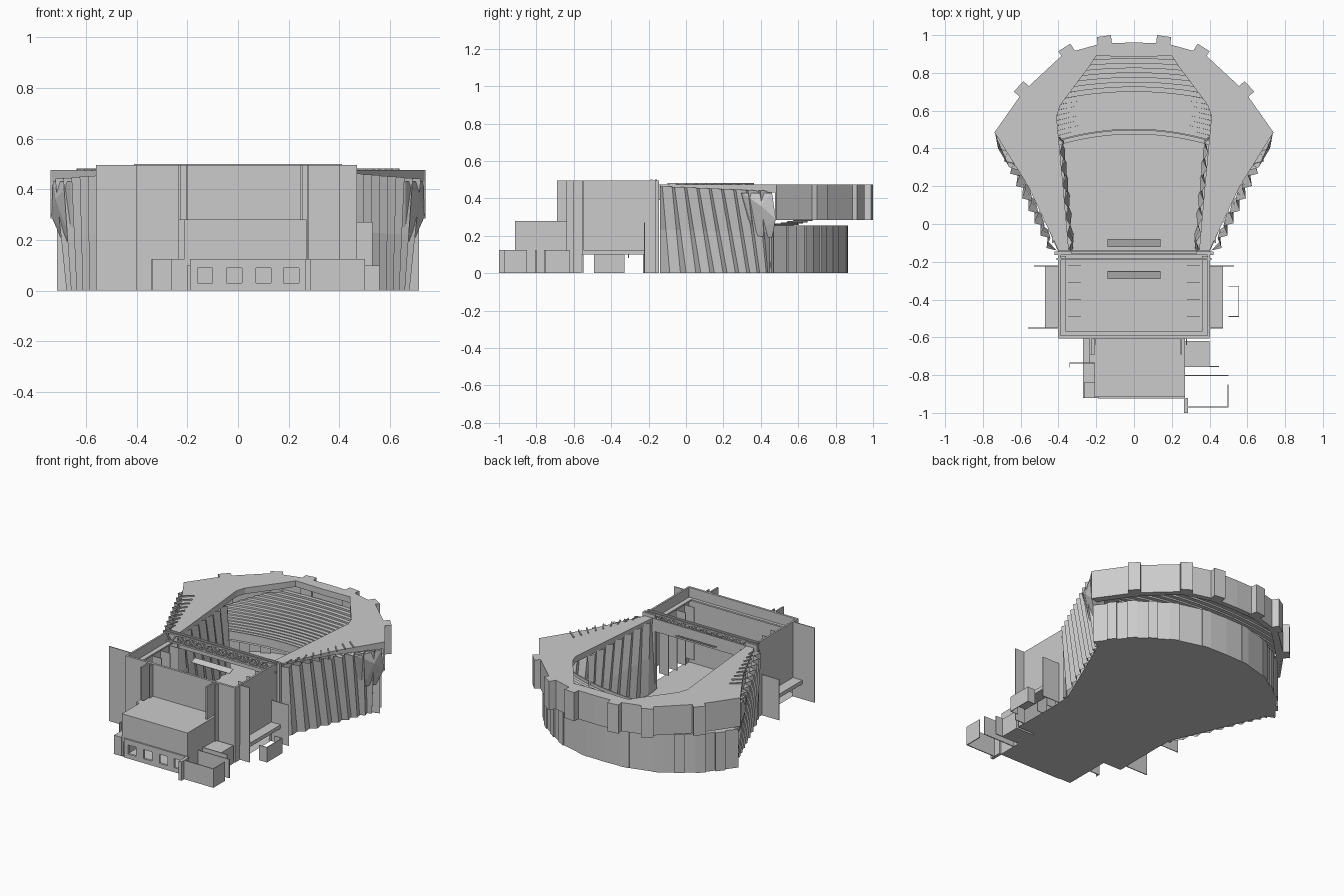
import bpy, bmesh, math
from mathutils import Vector, Matrix

if "Cube" in bpy.data.objects:
    bpy.data.objects.remove(bpy.data.objects["Cube"])


def mesh(name, verts, faces, mirror=False, thick=0):
    me = bpy.data.meshes.new(name)
    me.from_pydata(verts, [], faces)
    bm = bmesh.new()
    bm.from_mesh(me)
    bmesh.ops.recalc_face_normals(bm, faces=bm.faces)
    bm.to_mesh(me)
    bm.free()
    ob = bpy.data.objects.new(name, me)
    bpy.context.collection.objects.link(ob)
    if thick:
        so = ob.modifiers.new("thickness", 'SOLIDIFY')
        so.thickness = thick
        so.offset = 0
    if mirror:
        ob.modifiers.new("mirror", 'MIRROR')
    return ob


CUBE = [(0, 1, 3, 2), (4, 6, 7, 5), (0, 4, 5, 1), (2, 3, 7, 6), (0, 2, 6, 4), (1, 5, 7, 3)]


def box(name, x0, x1, y0, y1, z0, z1, mirror=False):
    vs = [(x, y, z) for x in (x0, x1) for y in (y0, y1) for z in (z0, z1)]
    return mesh(name, vs, CUBE, mirror)


def strip(name, a, b, mirror=True, thick=0):
    # quad strip between two polylines of equal length
    n = len(a)
    return mesh(name, list(a) + list(b),
                [(i, i + 1, n + i + 1, n + i) for i in range(n - 1)], mirror, thick)


def at(pts, z):
    return [(x, y, z) for x, y in pts]


def pier(name, x, y, deg, w, d, z0, z1):
    m = Matrix.Translation((x, y, 0)) @ Matrix.Rotation(math.radians(deg), 4, 'Z')
    vs = [m @ Vector((u, v, z)) for u in (-w / 2, w / 2) for v in (-d / 2, d / 2) for z in (z0, z1)]
    mesh(name, vs, CUBE, True)


def beam(name, p, q, r=0.005):
    p, q = Vector(p), Vector(q)
    m = (q - p).to_track_quat('Z', 'Y').to_matrix().to_4x4()
    m.translation = p
    L = (q - p).length
    mesh(name, [m @ Vector((u, v, w)) for u in (-r, r) for v in (-r, r) for w in (0, L)], CUBE)


# --- ground floor slab of hall, stage and back block
half = [(0.27, -0.92), (0.27, -0.6), (0.4, -0.6), (0.4, -0.15), (0.66, 0.45),
        (0.71, 0.47), (0.56, 0.66), (0.35, 0.8), (0.15, 0.855), (0, 0.86)]
strip("ground_floor", at(half, 0), at([(0, y) for x, y in half], 0))

# --- hall roof ring, fascias and upper wall
outer = [(0.40, -0.14), (0.56, 0.2), (0.735, 0.48), (0.58, 0.70), (0.37, 0.895), (0.17, 0.95), (0, 0.955)]
inner = [(0.345, -0.14), (0.375, 0.2), (0.41, 0.57), (0.39, 0.63), (0.24, 0.83), (0.2, 0.89), (0, 0.885)]
strip("hall_roof_ring", at(outer, 0.475), at(inner, 0.475))
strip("roof_inner_fascia", at(inner, 0.475), at(inner, 0.435))
strip("roof_side_fascia", at(outer[:3], 0.475), [(0.40, -0.14, 0.465), (0.56, 0.2, 0.45), (0.735, 0.48, 0.43)])
strip("upper_wall", at(outer[2:], 0.475), at(outer[2:], 0.285), thick=0.012)
ledge = [(x * 0.95, y - 0.03) for x, y in outer[2:]]
strip("upper_wall_soffit", at(outer[2:], 0.287), at(ledge, 0.287))

# --- lower wall with return beside the facade
lower = [(0.63, 0.46), (0.71, 0.47), (0.56, 0.66), (0.35, 0.8), (0.15, 0.855), (0, 0.86)]
strip("lower_wall", at(lower, 0), at(lower, 0.255), thick=0.01)
low_in = [(0.6, 0.45), (0.66, 0.45), (0.52, 0.62), (0.33, 0.755), (0.14, 0.81), (0, 0.815)]
strip("lower_wall_cap", at(lower, 0.255), at(low_in, 0.255))

# --- piers on both curved walls
for x, y, a in ((0.155, 0.96, -8), (0.35, 0.905, -32), (0.585, 0.705, -47)):
    pier("upper_pier", x, y, a, 0.075, 0.07, 0.285, 0.475)
for x, y, a in ((0.15, 0.845, -8), (0.35, 0.79, -28), (0.56, 0.65, -42), (0.46, 0.725, -34), (0.64, 0.56, -52)):
    pier("lower_pier", x, y, a, 0.06, 0.03, 0, 0.255)

# --- balcony: curved stepped rows
ROWS, SEG = 17, 16
prev = None
for i in range(ROWS):
    t = i / (ROWS - 1)
    ym = 0.50 + 0.40 * t
    z = 0.245 + 0.06 * t + 0.075 * t * t
    hw = 0.63 * (1 - 0.48 * max(0, (t - 0.25) / 0.75) ** 1.6)
    c = 0.36 - 0.2 * t

    def arc(y, h):
        return [(hw * k / SEG, y - c * (hw * k / SEG) ** 2, h) for k in range(SEG + 1)]
    a = arc(ym, z)
    if prev:
        strip("balcony_riser", prev, arc(ym, z))
    else:
        strip("balcony_front", arc(ym, z + 0.02), arc(ym, z - 0.035), thick=0.008)
        strip("balcony_nosing", arc(ym - 0.025, z - 0.035), arc(ym, z - 0.035))
    b = arc(ym + 0.026, z)
    strip("balcony_tread", a, b)
    prev = b


# --- folded leaning slats: outside facade and inside wall
def folds(name, b0, b1, t0, t1, amp, n, ztop, nrm):
    rows = []
    for f in (0, 0.5, 1):
        row = []
        for i in range(n + 1):
            tt = i / n
            tb = min(1, tt + 0.13 * math.sqrt(max(0, math.sin(math.pi * tt))))
            lo = Vector(b0).lerp(Vector(b1), tb)
            hi = Vector(t0).lerp(Vector(t1), tt)
            p = lo.lerp(hi, f) + Vector(nrm) * (amp * (i % 2) * (0.7 + 0.5 * f))
            row.append((p.x, p.y, ztop * f - 0.025 * f * tt))
        rows.append(row)
    for k in range(2):
        strip(name, rows[k], rows[k + 1])


folds("facade_slats", (0.41, -0.14), (0.655, 0.45), (0.41, -0.14), (0.70, 0.45), 0.035, 18, 0.465, (0.88, -0.47))
folds("inner_wall_slats", (0.325, -0.14), (0.385, 0.46), (0.35, -0.14), (0.40, 0.46), 0.02, 14, 0.465, (-1, 0.1))

# --- faceted overhang at the wide corners
bm = bmesh.new()
for p in ((0.60, 0.28, 0.42), (0.66, 0.30, 0.43), (0.73, 0.46, 0.43), (0.72, 0.40, 0.36), (0.735, 0.48, 0.29),
          (0.66, 0.37, 0.20), (0.69, 0.46, 0.19), (0.62, 0.33, 0.33), (0.62, 0.46, 0.25), (0.60, 0.44, 0.43)):
    bm.verts.new(p)
bmesh.ops.convex_hull(bm, input=bm.verts)
me = bpy.data.meshes.new("corner_facets")
bm.to_mesh(me)
bm.free()
ob = bpy.data.objects.new("corner_facets", me)
bpy.context.collection.objects.link(ob)
ob.modifiers.new("mirror", 'MIRROR')

# --- roof brace zigzags over the facade
for s in (-1, 1):
    for k in range(9):
        u, v = k / 9, (k + 1) / 9
        p = (s * (0.43 + 0.23 * u), -0.10 + 0.46 * u, 0.478)
        q = (s * (0.36 + 0.16 * v + 0.05), -0.10 + 0.46 * v, 0.478)
        beam("roof_brace", p, q, 0.004)

# --- open-topped stage house
H = 0.495
box("stage_back_wall", -0.4, 0.4, -0.605, -0.59, 0, H)
box("stage_side_wall", 0.39, 0.402, -0.6, -0.15, 0.1, H, True)
box("stage_side_leg_back", 0.39, 0.402, -0.6, -0.56, 0, 0.1, True)
box("stage_side_leg_front", 0.39, 0.402, -0.23, -0.15, 0, 0.1, True)
box("proscenium_return", 0.33, 0.42, -0.165, -0.145, 0, H, True)
box("proscenium_header", -0.34, 0.34, -0.148, -0.14, 0.39, 0.475)
box("inner_ledge_back", -0.39, 0.39, -0.59, -0.57, 0.42, 0.43)
box("inner_ledge_side", 0.36, 0.39, -0.59, -0.17, 0.42, 0.43, True)
for y in (-0.49, -0.40, -0.31, -0.22):
    box("stage_leg_curtain", 0.28, 0.35, y, y + 0.004, 0.08, 0.43, True)
for y, z in ((-0.27, 0.40), (-0.10, 0.42)):
    strip("reflector_panel", [(0, y - 0.02, z), (0.14, y - 0.02, z)],
          [(0, y + 0.02, z + 0.015), (0.14, y + 0.02, z + 0.015)], thick=0.004)

# --- truss across the stage opening
for y in (-0.185, -0.16):
    for z in (0.44, 0.495):
        beam("truss_chord", (-0.41, y, z), (0.41, y, z))
    for k in range(20):
        x = -0.4 + 0.04 * k
        za, zb = (0.44, 0.495) if k % 2 else (0.495, 0.44)
        beam("truss_web", (x, y, za), (x + 0.04, y, zb), 0.004)

# --- thin wing walls, side slabs and dock
box("wing_wall_left", -0.56, -0.4, -0.553, -0.547, 0, H)
box("wing_wall_right", 0.4, 0.47, -0.553, -0.547, 0, H)
box("side_screen_right", 0.4, 0.53, -0.225, -0.22, 0, 0.27)
box("side_screen_left", -0.53, -0.4, -0.225, -0.22, 0, 0.27)
box("side_slab", 0.4, 0.47, -0.55, -0.22, 0.1, 0.125, True)
box("dock_outer_wall", 0.553, 0.557, -0.49, -0.33, 0, 0.1)
for y in (-0.49, -0.33):
    box("dock_end_wall", 0.5, 0.557, y - 0.002, y + 0.002, 0, 0.1)
for x in (-0.21, 0.27):
    box("back_wall_fin", x - 0.025, x - 0.015, -0.69, -0.6, 0, H)
    box("back_wall_fin", x + 0.005, x + 0.01, -0.64, -0.6, 0, H)

# --- back block: roofed upper part over a front with four openings
box("back_block_upper", -0.21, 0.27, -0.915, -0.6, 0.1, 0.28)
box("back_block_side_left", -0.21, -0.2, -0.915, -0.6, 0, 0.1)
box("back_block_side_right", 0.26, 0.27, -0.915, -0.6, 0, 0.1)
box("front_sill", -0.19, 0.27, -0.925, -0.91, 0, 0.03)
box("front_lintel", -0.19, 0.27, -0.925, -0.91, 0.09, 0.125)
edges = [-0.19, -0.16, -0.10, -0.045, 0.015, 0.07, 0.13, 0.18, 0.24, 0.27]
for a, b in zip(edges[::2], edges[1::2]):
    box("front_mullion", a, b, -0.925, -0.91, 0.03, 0.09)
box("left_annex", -0.265, -0.21, -0.92, -0.84, 0, 0.125)
box("left_annex_upper", -0.235, -0.21, -0.735, -0.69, 0, 0.28)
box("left_screen", -0.34, -0.21, -0.738, -0.732, 0, 0.125)
box("left_screen_end", -0.342, -0.338, -0.76, -0.732, 0, 0.125)
box("right_annex", 0.27, 0.4, -0.755, -0.62, 0, 0.12)
box("right_screen", 0.27, 0.45, -0.758, -0.752, 0, 0.125)
box("ramp_wall_back", 0.27, 0.5, -0.806, -0.80, 0, 0.125)
box("ramp_wall_front", 0.27, 0.5, -0.972, -0.966, 0, 0.125)
box("ramp_wall_end", 0.494, 0.5, -0.97, -0.85, 0, 0.125)
box("ramp_pier", 0.265, 0.285, -1.0, -0.92, 0, 0.125)
